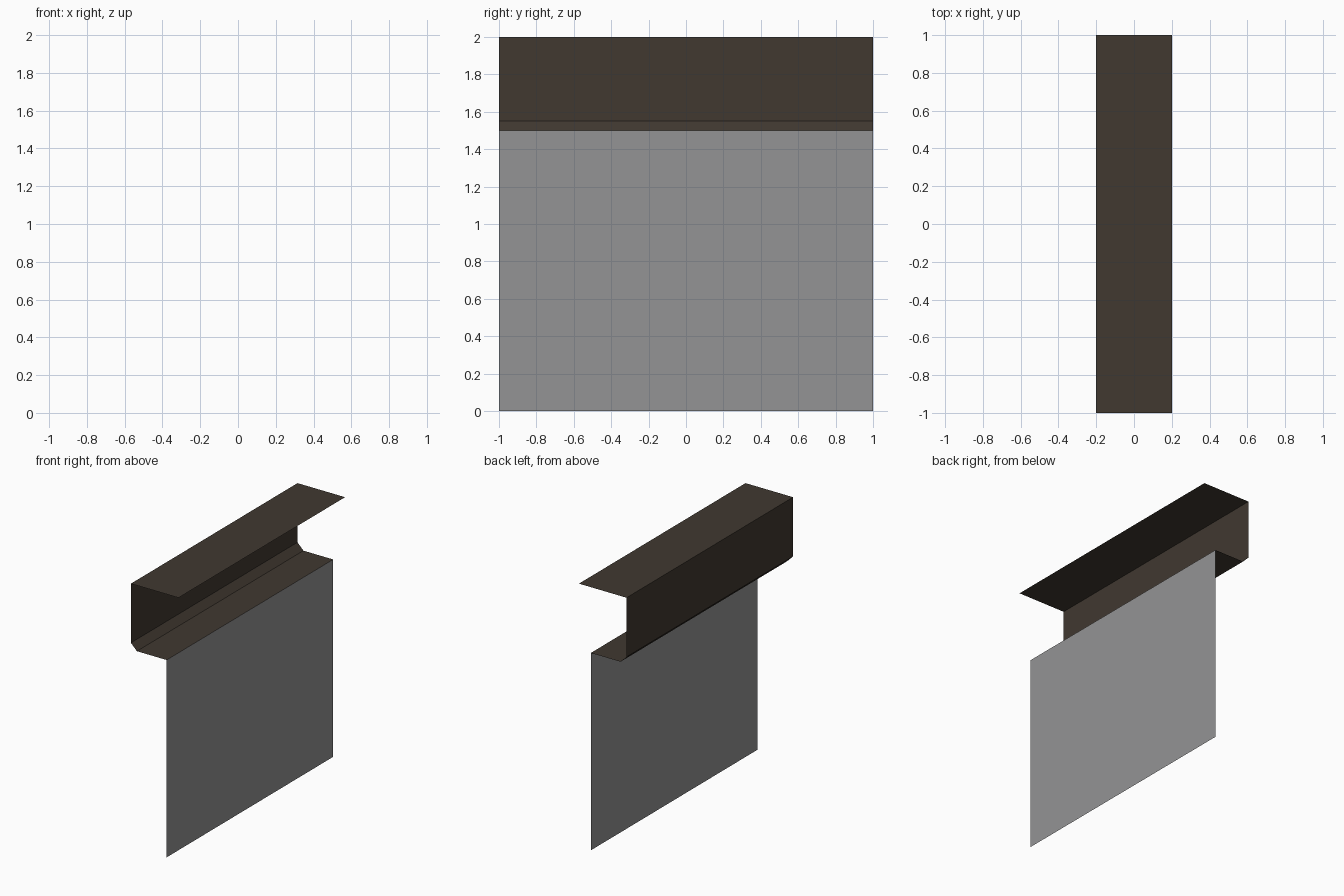
import bpy

if "Cube" in bpy.data.objects:
    bpy.data.objects.remove(bpy.data.objects["Cube"])


def material(name, rgb):
    m = bpy.data.materials.new(name)
    m.diffuse_color = (*rgb, 1.0)
    m.use_nodes = True
    m.node_tree.nodes["Principled BSDF"].inputs["Base Color"].default_value = m.diffuse_color
    return m


def strip(name, profile, mat):
    """Thin sheet: an (x, z) profile swept along y from -1 to 1."""
    n = len(profile)
    verts = [(x, y, z) for y in (-1, 1) for x, z in profile]
    faces = [(i, i + 1, n + i + 1, n + i) for i in range(n - 1)]
    mesh = bpy.data.meshes.new(name)
    mesh.from_pydata(verts, [], faces)
    mesh.materials.append(mat)
    obj = bpy.data.objects.new(name, mesh)
    bpy.context.collection.objects.link(obj)
    return obj


brown = material("dark_brown", (0.052, 0.040, 0.030))
grey = material("grey", (0.295, 0.295, 0.30))

# Overhanging trim: top cover, back wall, chamfer and ledge
strip("top_trim", [(0.2, 2.0), (-0.2, 2.0), (-0.2, 1.55),
                   (-0.15, 1.5), (0.1, 1.5)], brown)

# Flat wall panel below the ledge
strip("wall_panel", [(0.1, 1.5), (0.1, 0.0)], grey)
